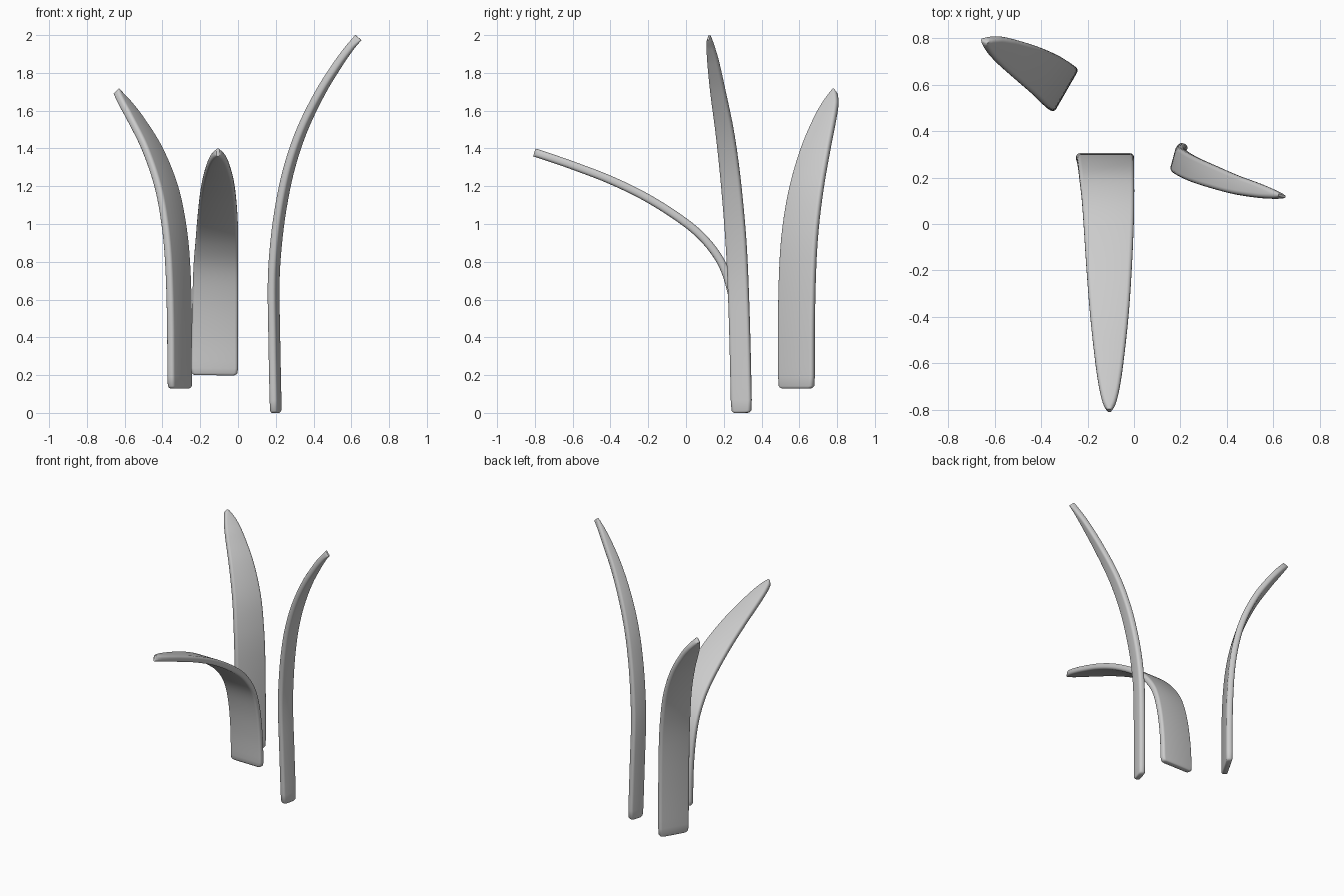
import bpy, bmesh, math
from mathutils import Vector

if "Cube" in bpy.data.objects:
    bpy.data.objects.remove(bpy.data.objects["Cube"])


def spline(rows, steps=6):
    """Catmull-Rom samples through rows of (x, y, z, half width)."""
    p = [Vector(r) for r in rows]
    p = [2 * p[0] - p[1]] + p + [2 * p[-1] - p[-2]]
    out = []
    for i in range(1, len(p) - 2):
        a, b, c, d = p[i - 1:i + 3]
        # non-uniform tangents so short tip spans stay clean
        t0, t1, t2 = [max((q.xyz - r.xyz).length, 1e-4) for q, r in ((b, a), (c, b), (d, c))]
        m1 = (c - a) * (t1 / (t0 + t1))
        m2 = (d - b) * (t1 / (t1 + t2))
        for k in range(steps):
            t = k / steps
            out.append((2*t**3 - 3*t*t + 1) * b + (t**3 - 2*t*t + t) * m1
                       + (3*t*t - 2*t**3) * c + (t**3 - t*t) * m2)
    out.append(p[-2])
    return out


def section(hw, ht, r):
    """Rounded rectangle outline."""
    r = min(r, hw * 0.9, ht * 0.9)
    pts = []
    for q, (sx, sy) in enumerate(((1, 1), (-1, 1), (-1, -1), (1, -1))):
        for k in range(5):
            a = math.pi / 2 * (q + k / 4)
            pts.append((sx * (hw - r) + r * math.cos(a), sy * (ht - r) + r * math.sin(a)))
    return pts


def blade(name, rows, side, thick=0.043):
    path = spline(rows)
    pos = [v.xyz for v in path]
    side = Vector(side).normalized()
    # rounded base: short extra rings just above the cut end
    t = (pos[1] - pos[0]).normalized()
    rings = []
    for h, inset in ((0, 0.02), (0.004, 0.01), (0.012, 0.003)):
        rings.append((pos[0] + t * h, t, path[0].w - inset, thick / 2 - inset * 0.35))
    for i in range(1, len(pos)):
        t = (pos[min(i + 1, len(pos) - 1)] - pos[i - 1]).normalized()
        rings.append((pos[i], t, path[i].w, thick / 2))
    bm = bmesh.new()
    loops = []
    for c, t, hw, ht in rings:
        w = (side - t * side.dot(t)).normalized()
        n = t.cross(w)
        loops.append([bm.verts.new(c + w * u + n * v) for u, v in section(hw, ht, 0.017)])
    for a, b in zip(loops, loops[1:]):
        for k in range(len(a)):
            j = (k + 1) % len(a)
            bm.faces.new((a[k], a[j], b[j], b[k]))
    bm.faces.new(loops[0][::-1])
    bm.faces.new(loops[-1])
    bmesh.ops.recalc_face_normals(bm, faces=bm.faces)
    me = bpy.data.meshes.new(name)
    bm.to_mesh(me)
    bm.free()
    ob = bpy.data.objects.new(name, me)
    bpy.context.collection.objects.link(ob)
    bpy.context.view_layer.objects.active = ob
    ob.select_set(True)
    bpy.ops.object.shade_smooth_by_angle(angle=math.radians(50))
    ob.select_set(False)


# Front leaf, drooping forward
blade("front_leaf", [
    (-0.125, 0.285, 0.20, 0.125), (-0.123, 0.274, 0.42, 0.123), (-0.12, 0.245, 0.62, 0.121),
    (-0.117, 0.195, 0.78, 0.118), (-0.112, 0.11, 0.905, 0.113), (-0.109, 0.0, 1.005, 0.108),
    (-0.107, -0.2, 1.135, 0.097), (-0.106, -0.4, 1.233, 0.082), (-0.106, -0.6, 1.31, 0.06),
    (-0.106, -0.7, 1.345, 0.045), (-0.106, -0.76, 1.365, 0.031), (-0.106, -0.79, 1.375, 0.019),
    (-0.106, -0.803, 1.379, 0.007)], (1, 0, 0))

# Back left leaf, bending outward
blade("back_leaf", [
    (-0.308, 0.585, 0.13, 0.107), (-0.31, 0.585, 0.5, 0.108), (-0.32, 0.593, 0.8, 0.108),
    (-0.34, 0.609, 1.0, 0.106), (-0.38, 0.64, 1.2, 0.1), (-0.455, 0.687, 1.4, 0.086),
    (-0.545, 0.737, 1.56, 0.064), (-0.595, 0.764, 1.635, 0.046), (-0.625, 0.778, 1.677, 0.028),
    (-0.638, 0.784, 1.696, 0.016), (-0.643, 0.787, 1.703, 0.006)], (0.5, 0.87, 0))

# Right leaf, tall and narrow
blade("right_leaf", [
    (0.2, 0.294, 0.0, 0.056), (0.192, 0.285, 0.4, 0.056), (0.189, 0.275, 0.7, 0.056),
    (0.202, 0.265, 0.9, 0.056), (0.229, 0.249, 1.1, 0.055), (0.272, 0.229, 1.3, 0.053),
    (0.34, 0.203, 1.5, 0.049), (0.438, 0.169, 1.7, 0.041), (0.535, 0.144, 1.855, 0.031),
    (0.593, 0.13, 1.935, 0.021), (0.626, 0.123, 1.974, 0.012), (0.637, 0.121, 1.987, 0.005)],
    (0.26, 0.966, 0))
